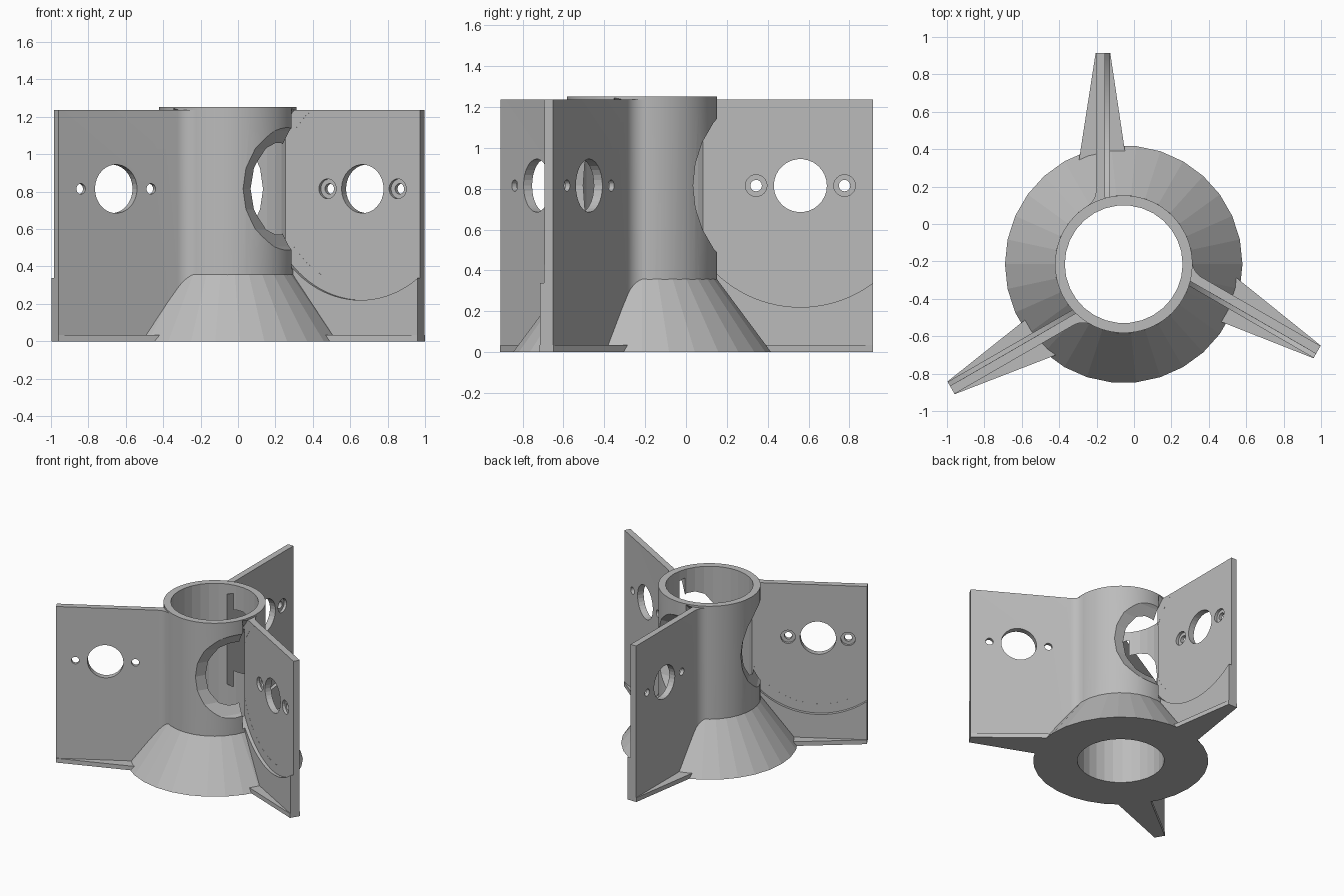
import bpy, bmesh, math
from mathutils import Matrix, Vector

if "Cube" in bpy.data.objects:
    bpy.data.objects.remove(bpy.data.objects["Cube"])

CX, CY = -0.055, -0.215          # hub axis
TUBE_R, BORE_R, CONE_R = 0.3675, 0.315, 0.635
V0, V1 = -0.148, -0.074          # fin plate thickness range
FLOOR = -0.099                   # floor of the round recess
HU, HZ = 0.775, 0.815            # hole centre along the fin and in height
TIP = 1.13

grey = bpy.data.materials.new("plain grey")
grey.diffuse_color = (0.5, 0.5, 0.5, 1)
grey.use_nodes = True
grey.node_tree.nodes["Principled BSDF"].inputs["Base Color"].default_value = grey.diffuse_color


def loft(name, ring_a, ring_b, turn=0.0):
    """Closed solid between two matching rings, turned about the hub axis."""
    bm = bmesh.new()
    m = Matrix.Translation((CX, CY, 0)) @ Matrix.Rotation(turn, 4, 'Z')
    a = [bm.verts.new(m @ Vector(p)) for p in ring_a]
    b = [bm.verts.new(m @ Vector(p)) for p in ring_b]
    n = len(a)
    bm.faces.new(a)
    bm.faces.new(b)
    for i in range(n):
        j = (i + 1) % n
        bm.faces.new((a[i], a[j], b[j], b[i]))
    bmesh.ops.recalc_face_normals(bm, faces=bm.faces)
    me = bpy.data.meshes.new(name)
    bm.to_mesh(me)
    bm.free()
    me.materials.append(grey)
    ob = bpy.data.objects.new(name, me)
    bpy.context.collection.objects.link(ob)
    return ob


def circle(r, n):
    return [(r * math.cos(2 * math.pi * i / n), r * math.sin(2 * math.pi * i / n)) for i in range(n)]


def upright(name, r0, r1, z0, z1, n):
    return loft(name, [(x, y, z0) for x, y in circle(r0, n)],
                [(x, y, z1) for x, y in circle(r1, n)])


def slab(name, uv, z0, z1, turn):
    return loft(name, [(v, u, z0) for u, v in uv], [(v, u, z1) for u, v in uv], turn)


def drill(name, u, r, va, vb, n, turn):
    ring = circle(r, n)
    return loft(name, [(va, u + c, HZ + s) for c, s in ring],
                [(vb, u + c, HZ + s) for c, s in ring], turn)


def boolean(target, tool, op):
    tool.hide_render = True
    mod = target.modifiers.new(op, 'BOOLEAN')
    mod.operation, mod.object, mod.solver = op, tool, 'EXACT'
    bpy.context.view_layer.objects.active = target
    bpy.ops.object.modifier_apply(modifier=mod.name)
    bpy.data.objects.remove(tool, do_unlink=True)


# central tube on a flared foot
hub = upright("finned_hub", TUBE_R, TUBE_R, 0, 1.252, 72)
boolean(hub, upright("foot_cone", CONE_R, TUBE_R + 0.001, 0, 0.357, 30), 'UNION')

# fin outline with a fillet blending one side into the tube
F = 0.1
fv = V0 - F
fu = math.sqrt((TUBE_R + F) ** 2 - fv ** 2)
end = math.atan2(-fv, -fu) + math.pi * 2          # towards the hub axis
start = math.pi / 2                               # towards the plate face
end = math.atan2(-fv, -fu)
arc = [(fu + F * math.cos(start + (end - start) * i / 8),
        fv + F * math.sin(start + (end - start) * i / 8)) for i in range(9)]
plate = [(0.27, V1), (TIP, V1), (TIP, V0)] + arc + [(0.25, -0.15)]
gusset = [(0.5, -0.248), (0.5, 0.022), (TIP, V1 + 0.002), (TIP, V0 - 0.002)]

turns = [-k * 2 * math.pi / 3 for k in range(3)]
for t in turns:
    boolean(hub, slab("fin_plate", plate, 0, 1.237, t), 'UNION')
    boolean(hub, slab("fin_gusset", gusset, 0, 0.034, t), 'UNION')

# bore through the whole hub
boolean(hub, upright("bore", BORE_R, BORE_R, -0.1, 1.4, 30), 'DIFFERENCE')

# round recess, tube opening, main hole and two counterbored screw holes per fin
for t in turns:
    boolean(hub, drill("recess", HU, 0.595, FLOOR, -0.05, 96, t), 'DIFFERENCE')
    boolean(hub, drill("tube_opening", HU, 0.525, FLOOR - 0.0005, 0.6, 30, t), 'DIFFERENCE')
    boolean(hub, drill("main_hole", HU, 0.13, -0.3, 0.1, 30, t), 'DIFFERENCE')
    for s in (-1, 1):
        u = HU + s * 0.2165
        boolean(hub, drill("screw_hole", u, 0.028, -0.3, 0.1, 24, t), 'DIFFERENCE')
        boolean(hub, drill("counterbore", u, 0.053, FLOOR - 0.022, 0.1, 24, t), 'DIFFERENCE')

# keep the foot and bore faceted, the tube smooth
bpy.ops.object.select_all(action='DESELECT')
hub.select_set(True)
bpy.context.view_layer.objects.active = hub
bpy.ops.object.shade_smooth_by_angle(angle=math.radians(8))
